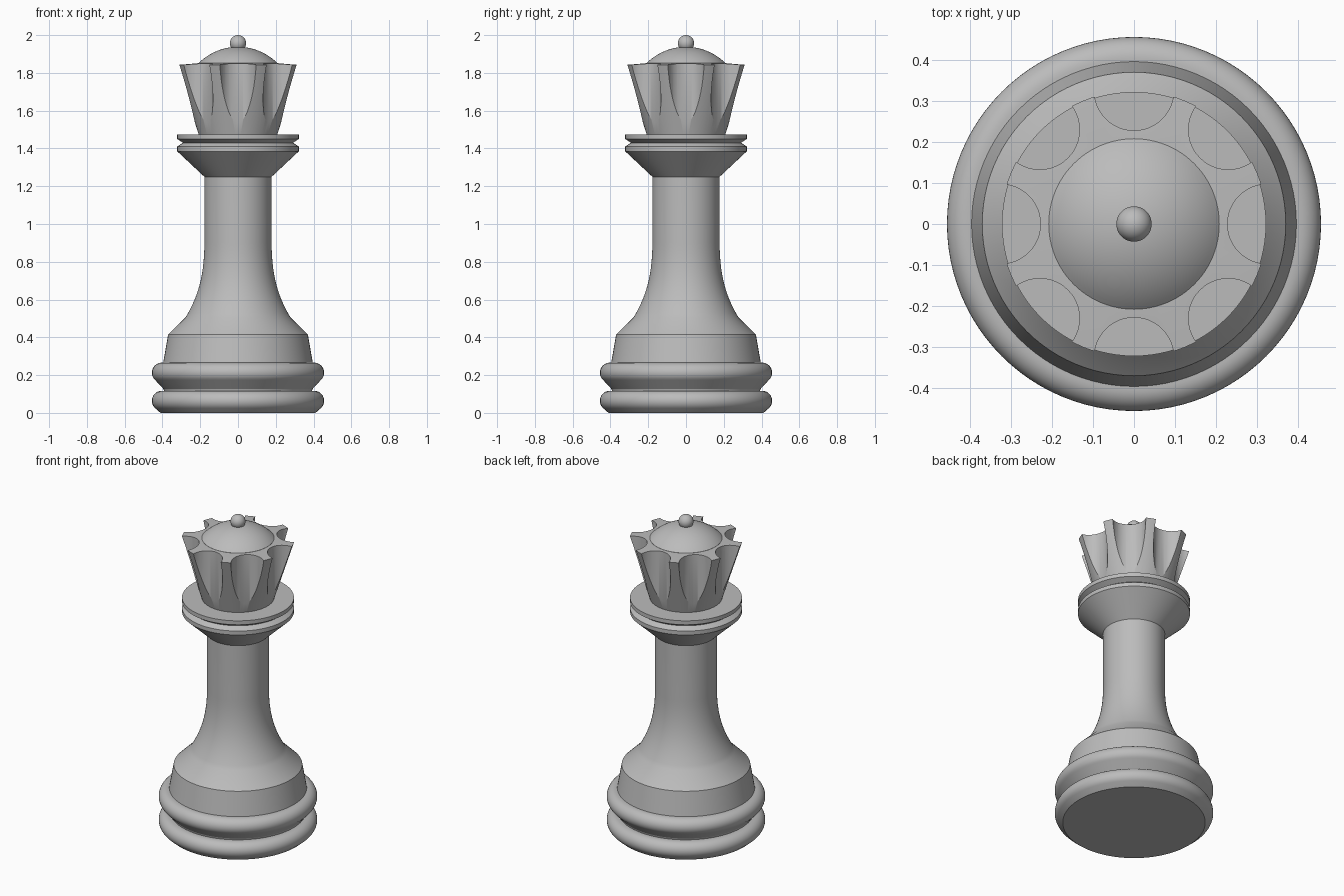
import bpy, bmesh, math
from mathutils import Matrix, Vector

if "Cube" in bpy.data.objects:
    bpy.data.objects.remove(bpy.data.objects["Cube"], do_unlink=True)

SIDES = 96

grey = bpy.data.materials.new("plain grey")
grey.use_nodes = True
COLOUR = (0.5, 0.5, 0.5, 1)
grey.diffuse_color = COLOUR
grey.node_tree.nodes["Principled BSDF"].inputs["Base Color"].default_value = COLOUR


def arc(cx, cz, radius, start, end, steps=14):
    """Points of a circular arc in the (radius, height) plane, in degrees."""
    angles = [math.radians(start + (end - start) * i / steps) for i in range(steps + 1)]
    return [(cx + radius * math.cos(a), cz + radius * math.sin(a)) for a in angles]


def bezier(a, b, c, d, steps=14):
    """Points of a cubic curve in the (radius, height) plane."""
    a, b, c, d = map(Vector, (a, b, c, d))
    out = []
    for i in range(steps + 1):
        t = i / steps
        s = 1 - t
        out.append(tuple(a * s**3 + b * 3 * s * s * t + c * 3 * s * t * t + d * t**3))
    return out


def finish(name, bm):
    bmesh.ops.recalc_face_normals(bm, faces=bm.faces)
    mesh = bpy.data.meshes.new(name)
    bm.to_mesh(mesh)
    bm.free()
    mesh.materials.append(grey)
    obj = bpy.data.objects.new(name, mesh)
    bpy.context.collection.objects.link(obj)
    return obj


def activate(obj):
    bpy.ops.object.select_all(action='DESELECT')
    obj.select_set(True)
    bpy.context.view_layer.objects.active = obj


def smooth(obj, degrees=25):
    activate(obj)
    bpy.ops.object.shade_smooth_by_angle(angle=math.radians(degrees))


def lathe(name, profile):
    """Turn a profile, listed from bottom axis point to top axis point."""
    bm = bmesh.new()
    verts = [bm.verts.new((r, 0, z)) for r, z in profile]
    edges = [bm.edges.new(pair) for pair in zip(verts, verts[1:])]
    bmesh.ops.spin(bm, geom=verts + edges, cent=(0, 0, 0), axis=(0, 0, 1),
                   angle=math.tau, steps=SIDES, use_merge=True)
    bmesh.ops.remove_doubles(bm, verts=bm.verts, dist=1e-5)
    return finish(name, bm)


# Two rounded rings at the foot
smooth(lathe("lower_base_ring", [(0, 0), (0.41, 0)] + arc(0.403, 0.064, 0.053, -48, 90)
             + [(0, 0.117)]))
smooth(lathe("upper_base_ring", [(0, 0.11), (0.39, 0.11), (0.395, 0.127)]
             + arc(0.403, 0.213, 0.053, -48, 90) + [(0, 0.266)]))

# Tapered plinth, shoulder and flared stem
smooth(lathe("body", [(0, 0.26), (0.397, 0.26), (0.37, 0.415)]
             + bezier((0.278, 0.505), (0.215, 0.61), (0.178, 0.72), (0.178, 0.9))
             + [(0.178, 1.26), (0, 1.26)]))

# Flared collar with a V-shaped groove
smooth(lathe("collar", [(0, 1.25), (0.178, 1.25), (0.322, 1.385), (0.322, 1.41),
                        (0.292, 1.43), (0.322, 1.45), (0.322, 1.475), (0, 1.475)]))

# Crown cone, fluted by eight upright cylinders
crown = lathe("crown", [(0, 1.47), (0.207, 1.47), (0.325, 1.843), (0.2, 1.852), (0, 1.852)])
bm = bmesh.new()
for i in range(8):
    place = Matrix.Rotation(i * math.tau / 8, 4, 'Z') @ Matrix.Translation((0.325, 0, 1.75))
    bmesh.ops.create_cone(bm, cap_ends=True, segments=48, radius1=0.097, radius2=0.097,
                          depth=0.54, matrix=place)
cutter = finish("flute_cutter", bm)
cutter.hide_render = True
cut = crown.modifiers.new("flutes", 'BOOLEAN')
cut.operation = 'DIFFERENCE'
cut.solver = 'EXACT'
cut.object = cutter
activate(crown)
bpy.ops.object.modifier_apply(modifier=cut.name)
bpy.data.objects.remove(cutter, do_unlink=True)
smooth(crown)

# Shallow dome and the ball on its tip
RADIUS = 0.295
dome = arc(0, 1.938 - RADIUS, RADIUS, 45.2, 90, 16)
smooth(lathe("crown_dome", [(0, 1.84), (dome[0][0], 1.84)] + dome))
smooth(lathe("finial_ball", arc(0, 1.957, 0.043, -90, 90, 24)))
